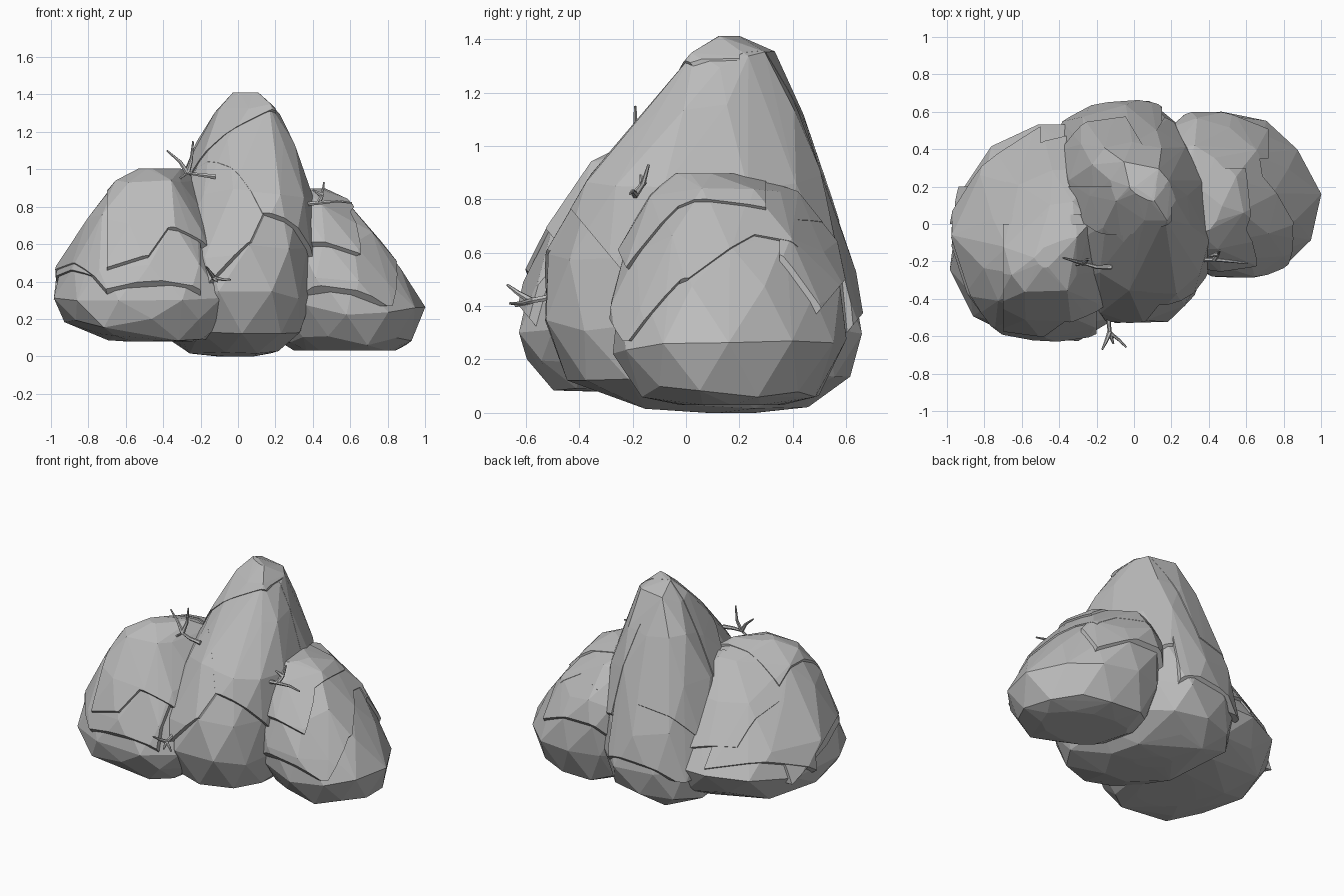
import bpy, bmesh, math, random
from mathutils import Vector

random.seed(4)
cube = bpy.data.objects.get("Cube")
if cube:
    bpy.data.objects.remove(cube, do_unlink=True)

stone = bpy.data.materials.new("grey_stone")
stone.use_nodes = True
GREY = (0.5, 0.5, 0.5, 1)
stone.diffuse_color = GREY
stone.node_tree.nodes["Principled BSDF"].inputs["Base Color"].default_value = GREY


def boulder(rings, square, front_shift, back_shift, sides=12):
    """Faceted hull over jittered rings of (z, x_min, x_max, y_min, y_max)."""
    bm = bmesh.new()
    for k, (z, x0, x1, y0, y1) in enumerate(rings):
        for i in range(sides):
            a = (i + 0.5 * (k % 2)) * math.tau / sides
            c, s = math.cos(a), math.sin(a)
            r = random.uniform(0.98, 1.03)
            px = math.copysign(abs(c) ** square, c) * r
            py = math.copysign(abs(s) ** square, s) * r
            shift = front_shift * max(-py, 0) + back_shift * max(py, 0)
            lift = 0 if k in (0, len(rings) - 1) else random.uniform(-0.03, 0.03)
            bm.verts.new(((x0 + x1 + px * (x1 - x0)) / 2 + shift,
                          (y0 + y1 + py * (y1 - y0)) / 2, z + lift))
    bmesh.ops.convex_hull(bm, input=bm.verts[:])
    bmesh.ops.delete(bm, geom=[v for v in bm.verts if not v.link_faces], context='VERTS')
    bmesh.ops.recalc_face_normals(bm, faces=bm.faces[:])
    return bm


def add_slab(rock, hull, pivot, growth, planes):
    """Overhanging layer: hull grown away from the pivot, kept on the normal side of each plane."""
    part = hull.copy()
    pivot = Vector(pivot)
    for v in part.verts:
        v.co = pivot + (v.co - pivot) * growth
    floor = ((0, 0, 0.27), (0, 0, 1))
    for point, normal in [floor] + planes:
        bmesh.ops.bisect_plane(part, geom=part.verts[:] + part.edges[:] + part.faces[:],
                               plane_co=point, plane_no=Vector(normal).normalized(),
                               clear_inner=True)
        rim = [e for e in part.edges if e.is_boundary]
        if rim:
            bmesh.ops.holes_fill(part, edges=rim, sides=0)
    bmesh.ops.recalc_face_normals(part, faces=part.faces[:])
    layer = bpy.data.meshes.new("layer")
    part.to_mesh(layer)
    part.free()
    rock.from_mesh(layer)
    bpy.data.meshes.remove(layer)


def make_rock(name, rings, shape, pivot, slabs):
    hull = boulder(rings, *shape)
    rock = hull.copy()
    for growth, planes in slabs:
        add_slab(rock, hull, pivot, growth, planes)
    mesh = bpy.data.meshes.new(name)
    rock.to_mesh(mesh)
    rock.free()
    hull.free()
    mesh.materials.append(stone)
    bpy.context.collection.objects.link(bpy.data.objects.new(name, mesh))


def x_over(x, turn=0):
    return ((x, 0, 0), (1, turn, 0))


def x_under(x, turn=0):
    return ((x, 0, 0), (-1, turn, 0))


def y_over(y):
    return ((0, y, 0), (0, 1, 0))


def y_under(y):
    return ((0, y, 0), (0, -1, 0))


# Ledge undersides slope outwards so that they show from the side they face
FRONT, BACK, LEFT = (0, 1.2, 1), (0, -1.2, 1), (-1.2, 0, 1)

# Tall middle boulder
make_rock("middle_boulder", [
    (0.0, -0.1, 0.06, 0.08, 0.26),
    (0.04, -0.28, 0.2, -0.16, 0.46),
    (0.14, -0.41, 0.33, -0.43, 0.61),
    (0.32, -0.42, 0.38, -0.53, 0.66),
    (0.6, -0.38, 0.38, -0.5, 0.61),
    (0.9, -0.3, 0.37, -0.34, 0.5),
    (1.15, -0.2, 0.27, -0.1, 0.41),
    (1.33, -0.1, 0.19, 0.04, 0.32),
    (1.41, 0.01, 0.05, 0.13, 0.2)], (0.78, 0.06, -0.04), (0.03, 0.18, 1.4), [
    (1.07, [((0.25, -0.42, 0.75), FRONT), ((0.12, -0.42, 0.8), (1, 0.9, 0)), y_under(0.2)]),
    (1.06, [((0, -0.52, 0.55), (-1, 1.2, 1)), ((0.12, -0.45, 0.6), (-1, 0.8, 0)), y_under(0)]),
    (1.16, [((0, 0, 1.17), (-0.8, 1.2, 1)), x_under(0.2), y_under(0.2)]),
    (1.06, [((-0.05, 0.66, 0.37), BACK), y_over(0.25), x_under(0.15)]),
    (1.09, [((-0.1, 0.56, 0.7), BACK), ((0, 0.5, 0.7), (-1, -0.6, 0)), y_over(0.2)]),
    (1.08, [((0.25, 0.55, 0.6), (-0.3, -1.2, 1)), ((0.12, 0.5, 0.7), (1, -0.6, 0)),
            y_over(0.15)])])

# Broad boulder on the model's right
make_rock("right_boulder", [
    (0.08, -0.6, -0.25, -0.35, 0.1),
    (0.11, -0.75, -0.15, -0.5, 0.3),
    (0.18, -0.93, -0.05, -0.6, 0.46),
    (0.32, -1.0, 0.0, -0.63, 0.55),
    (0.5, -0.93, -0.08, -0.57, 0.44),
    (0.75, -0.8, -0.19, -0.47, 0.26),
    (0.92, -0.67, -0.33, -0.35, 0.1),
    (1.0, -0.54, -0.47, -0.22, -0.08)], (0.8, 0.03, 0.16), (-0.5, -0.13, 0.98), [
    (1.08, [((-0.5, -0.6, 0.37), FRONT), ((-0.82, -0.4, 0.42), (1, 0.4, 0.6)),
            x_under(-0.2), y_under(0)]),
    (1.05, [((-0.95, -0.2, 0.44), (0.8, 0.4, 1)), x_under(-0.7), y_under(0.2)]),
    (1.16, [((-0.3, -0.5, 0.66), FRONT), x_over(-0.7), y_under(0)]),
    (1.16, [((-0.55, -0.56, 0.48), (-0.15, 1.2, 1)), ((-0.42, -0.52, 0.58), (-1, 0.5, 0.45)),
            x_over(-0.7), y_under(0)]),
    (1.08, [((-0.85, 0.2, 0.37), (0.7, -0.8, 1)), x_under(-0.5), y_over(0)]),
    (1.1, [((-0.6, 0.38, 0.5), (0.5, -1, 1)), x_over(-0.75, -0.3), y_over(0.05)])])

# Low boulder on the model's left; the slabs form a rising staircase
make_rock("left_boulder", [
    (0.03, 0.36, 0.84, -0.02, 0.36),
    (0.08, 0.28, 0.95, -0.18, 0.5),
    (0.25, 0.22, 1.0, -0.27, 0.59),
    (0.45, 0.22, 0.88, -0.26, 0.58),
    (0.65, 0.23, 0.74, -0.2, 0.53),
    (0.82, 0.27, 0.57, -0.1, 0.4),
    (0.89, 0.32, 0.46, -0.02, 0.22)], (0.84, -0.03, -0.14), (0.4, 0.12, 0.86), [
    (1.08, [((0.6, -0.28, 0.35), (0.15, 1.2, 1)), ((0.85, -0.13, 0.38), (-0.6, -1, 0.9))]),
    (1.08, [((0.88, 0.05, 0.54), LEFT), ((0.8, 0.1, 0.57), (-0.6, -1, 0.9)), y_over(-0.1)]),
    (1.08, [((0.73, 0.3, 0.72), LEFT), y_over(0), y_under(0.42)]),
    (1.2, [((0.5, -0.25, 0.6), (0.15, 1.2, 1)), ((0.74, -0.2, 0.65), (-0.6, -1, 0.7))]),
    (1.2, [((0.63, 0, 0.81), LEFT), y_over(-0.12), y_under(0.3)]),
    (1.07, [((0.5, 0.58, 0.48), BACK), y_over(0.35), x_under(0.72)])])


# Bare twigs growing from the cracks
def make_twig(name, branches, thickness=0.014):
    curve = bpy.data.curves.new(name, 'CURVE')
    curve.dimensions = '3D'
    curve.bevel_depth = thickness
    curve.bevel_resolution = 1
    curve.use_fill_caps = True
    for path in branches:
        spline = curve.splines.new('POLY')
        spline.points.add(len(path) - 1)
        for i, (point, co) in enumerate(zip(spline.points, path)):
            point.co = (*co, 1)
            point.radius = 1 - 0.65 * i / (len(path) - 1)
    source = bpy.data.objects.new(name + "_path", curve)
    bpy.context.collection.objects.link(source)
    bpy.context.view_layer.update()
    mesh = bpy.data.meshes.new_from_object(
        source.evaluated_get(bpy.context.evaluated_depsgraph_get()))
    bpy.data.objects.remove(source, do_unlink=True)
    mesh.materials.clear()
    mesh.materials.append(stone)
    for face in mesh.polygons:
        face.use_smooth = False
        face.material_index = 0
    bpy.context.collection.objects.link(bpy.data.objects.new(name, mesh))


fork = (-0.27, -0.21, 0.98)
make_twig("upper_twig", [
    [(-0.12, -0.23, 0.96), (-0.2, -0.23, 0.97), fork, (-0.38, -0.23, 0.9)],
    [fork, (-0.25, -0.19, 1.05), (-0.24, -0.19, 1.15)],
    [fork, (-0.31, -0.2, 1.04), (-0.38, -0.18, 1.1)]])

fork = (0.43, -0.19, 0.82)
make_twig("side_twig", [
    [(0.32, -0.19, 0.81), fork, (0.53, -0.2, 0.83), (0.61, -0.21, 0.82)],
    [fork, (0.45, -0.16, 0.86), (0.46, -0.14, 0.93)],
    [(0.45, -0.16, 0.86), (0.4, -0.17, 0.89)]])

fork = (-0.13, -0.58, 0.42)
make_twig("lower_twig", [
    [(-0.14, -0.47, 0.44), fork, (-0.08, -0.62, 0.41), (-0.04, -0.66, 0.41)],
    [fork, (-0.15, -0.63, 0.45), (-0.17, -0.67, 0.48)],
    [fork, (-0.11, -0.64, 0.4)]])
